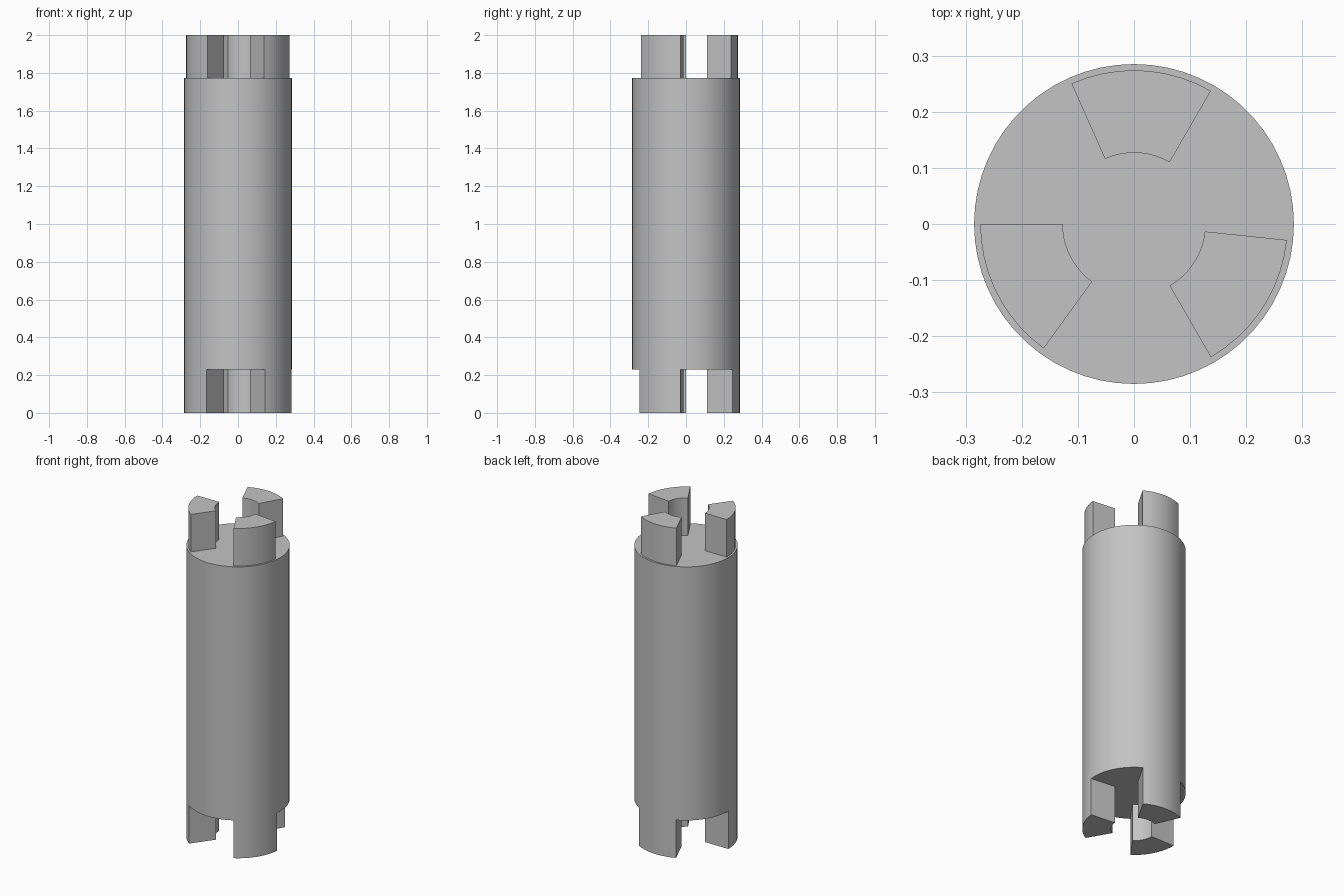
import bpy, bmesh
from math import radians, cos, sin

cube = bpy.data.objects.get("Cube")
if cube:
    bpy.data.objects.remove(cube, do_unlink=True)

grey = bpy.data.materials.new("light_grey")
grey.use_nodes = True
grey.diffuse_color = (0.55, 0.55, 0.55, 1)
grey.node_tree.nodes["Principled BSDF"].inputs["Base Color"].default_value = (0.55, 0.55, 0.55, 1)

BODY_R, INNER_R, TOP_R = 0.285, 0.127, 0.274
LOW_Z, HIGH_Z, TOTAL_Z = 0.23, 1.772, 2.0
STEP, JAW_ANGLE = 6, 54


def arc(radius, start, sweep):
    return [(radius * cos(radians(a)), radius * sin(radians(a)))
            for a in range(start, start + sweep + 1, STEP)]


def prism(name, outline, z0, z1):
    """Extrude a counter-clockwise outline between two heights."""
    bm = bmesh.new()
    base = bm.faces.new([bm.verts.new((x, y, z0)) for x, y in outline])
    ext = bmesh.ops.extrude_face_region(bm, geom=[base], use_keep_orig=True)
    top = [v for v in ext["geom"] if isinstance(v, bmesh.types.BMVert)]
    bmesh.ops.translate(bm, verts=top, vec=(0, 0, z1 - z0))
    bmesh.ops.recalc_face_normals(bm, faces=bm.faces)
    mesh = bpy.data.meshes.new(name)
    bm.to_mesh(mesh)
    bm.free()
    mesh.materials.append(grey)
    obj = bpy.data.objects.new(name, mesh)
    bpy.context.collection.objects.link(obj)
    bpy.ops.object.select_all(action="DESELECT")
    obj.select_set(True)
    bpy.context.view_layer.objects.active = obj
    bpy.ops.object.shade_smooth_by_angle(angle=radians(30))
    return obj


# Main shaft
prism("shaft_body", arc(BODY_R, 0, 360 - STEP), LOW_Z, HIGH_Z)

# Three coupling jaws at each end; the lower ones are flush with the shaft
for label, start in (("back", 60), ("right", 180), ("left", 300)):
    inner = arc(INNER_R, start, JAW_ANGLE)[::-1]
    prism(f"upper_jaw_{label}", arc(TOP_R, start, JAW_ANGLE) + inner, HIGH_Z, TOTAL_Z)
    prism(f"lower_jaw_{label}", arc(BODY_R, start, JAW_ANGLE) + inner, 0, LOW_Z)
